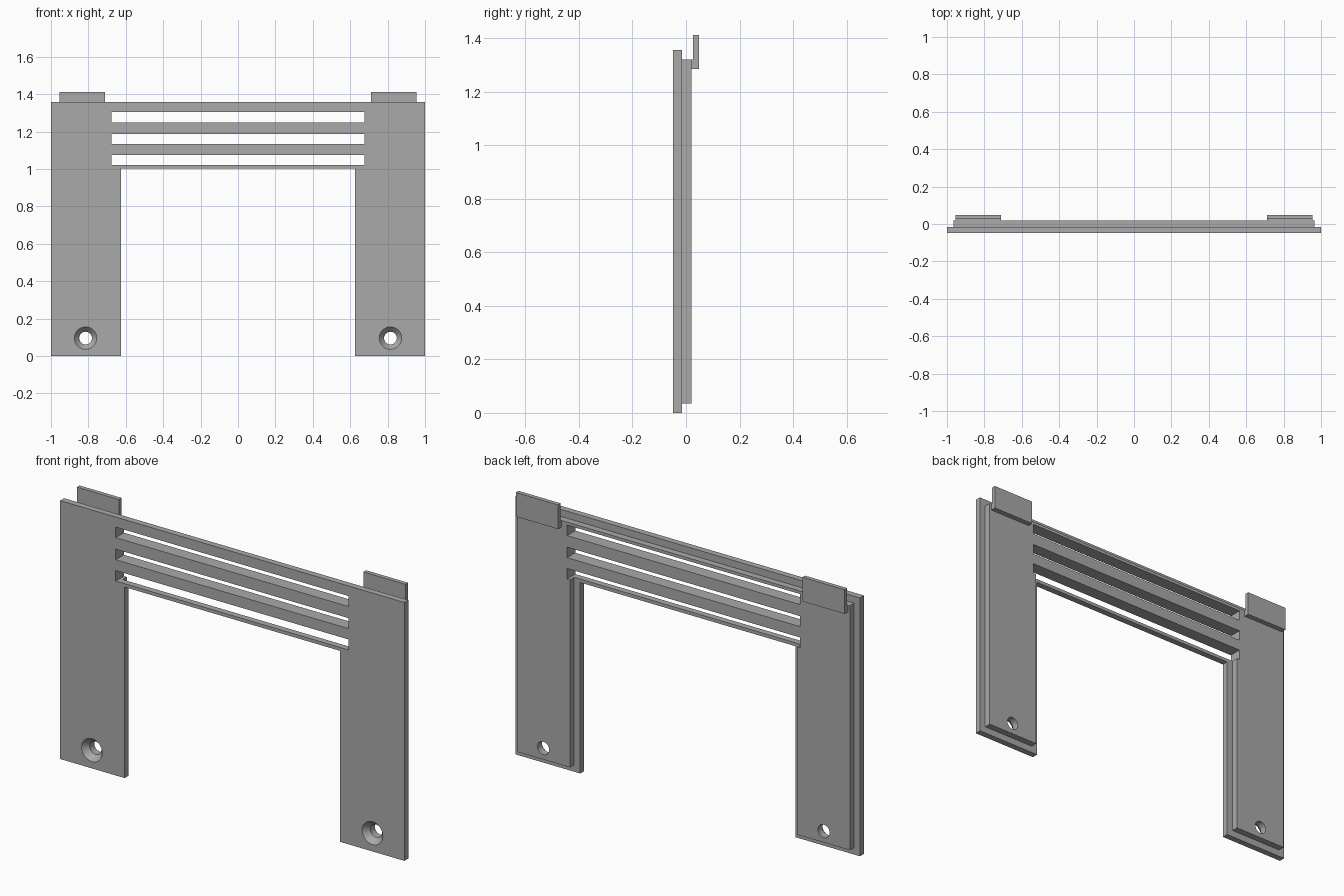
import bpy, bmesh, math

if "Cube" in bpy.data.objects:
    bpy.data.objects.remove(bpy.data.objects["Cube"], do_unlink=True)

grey = bpy.data.materials.new("plain_grey")
grey.use_nodes = True
colour = (0.4, 0.4, 0.4, 1)
grey.diffuse_color = colour
grey.node_tree.nodes["Principled BSDF"].inputs["Base Color"].default_value = colour

FRONT, MID, BACK = -0.048, -0.015, 0.02   # depth layers
TAB_IN, TAB_OUT = 0.026, 0.048


def finish(name, bm):
    bmesh.ops.recalc_face_normals(bm, faces=bm.faces)
    mesh = bpy.data.meshes.new(name)
    bm.to_mesh(mesh)
    bm.free()
    mesh.materials.append(grey)
    obj = bpy.data.objects.new(name, mesh)
    bpy.context.collection.objects.link(obj)
    return obj


def add_prism(bm, outline, y0, y1):
    face = bm.faces.new([bm.verts.new((x, y0, z)) for x, z in outline])
    ext = bmesh.ops.extrude_face_region(bm, geom=[face])
    moved = [v for v in ext["geom"] if isinstance(v, bmesh.types.BMVert)]
    bmesh.ops.translate(bm, verts=moved, vec=(0, y1 - y0, 0))


def box_outline(x0, x1, z0, z1):
    return [(x0, z0), (x1, z0), (x1, z1), (x0, z1)]


def arch(name, outer, inner, bottom, soffit, top, y0, y1):
    half = [(outer, top), (outer, bottom), (inner, bottom), (inner, soffit)]
    bm = bmesh.new()
    add_prism(bm, half + [(-x, z) for x, z in reversed(half)], y0, y1)
    return finish(name, bm)


# Stepped frame: wide face plate with a smaller plate behind it
face_plate = arch("face_plate", 1.0, 0.625, 0, 1.003, 1.357, FRONT, MID)
rear_plate = arch("rear_plate", 0.966, 0.66, 0.036, 1.039, 1.32, MID, BACK)

# Vent slots
bm = bmesh.new()
for z in (1.021, 1.133, 1.249):
    add_prism(bm, box_outline(-0.677, 0.677, z, z + 0.055), -0.2, 0.2)
slot_cutter = finish("slot_cutter", bm)

# Countersunk screw holes: revolved profile of cone and shaft
bm = bmesh.new()
profile = [(0.06, -0.1), (0.06, FRONT), (0.034, MID - 0.003), (0.034, 0.1)]
for side in (-1, 1):
    rings = []
    for r, y in profile:
        angles = [i * math.tau / 40 for i in range(40)]
        rings.append([bm.verts.new((side * 0.815 + r * math.cos(a), y,
                                    0.096 + r * math.sin(a))) for a in angles])
    for a, b in zip(rings, rings[1:]):
        for i in range(40):
            j = (i + 1) % 40
            bm.faces.new((a[i], a[j], b[j], b[i]))
    bm.faces.new(rings[0])
    bm.faces.new(rings[-1])
hole_cutter = finish("hole_cutter", bm)

for plate in (face_plate, rear_plate):
    for cutter in (slot_cutter, hole_cutter):
        mod = plate.modifiers.new("cut", "BOOLEAN")
        mod.operation = "DIFFERENCE"
        mod.solver = "EXACT"
        mod.object = cutter
    bpy.ops.object.select_all(action="DESELECT")
    plate.select_set(True)
    bpy.context.view_layer.objects.active = plate
    for mod in list(plate.modifiers):
        bpy.ops.object.modifier_apply(modifier=mod.name)
    bpy.ops.object.shade_smooth_by_angle(angle=math.radians(25))

for cutter in (slot_cutter, hole_cutter):
    bpy.data.objects.remove(cutter, do_unlink=True)

# Hooked tabs on the back, each with a short spacer
for side, label in ((-1, "right"), (1, "left")):
    x0, x1 = sorted((side * 0.71, side * 0.955))
    bm = bmesh.new()
    add_prism(bm, box_outline(x0, x1, 1.285, 1.412), TAB_IN, TAB_OUT)
    finish(label + "_tab", bm)
    bm = bmesh.new()
    add_prism(bm, box_outline(x0, x1, 1.285, 1.32), BACK, TAB_IN)
    finish(label + "_tab_spacer", bm)
